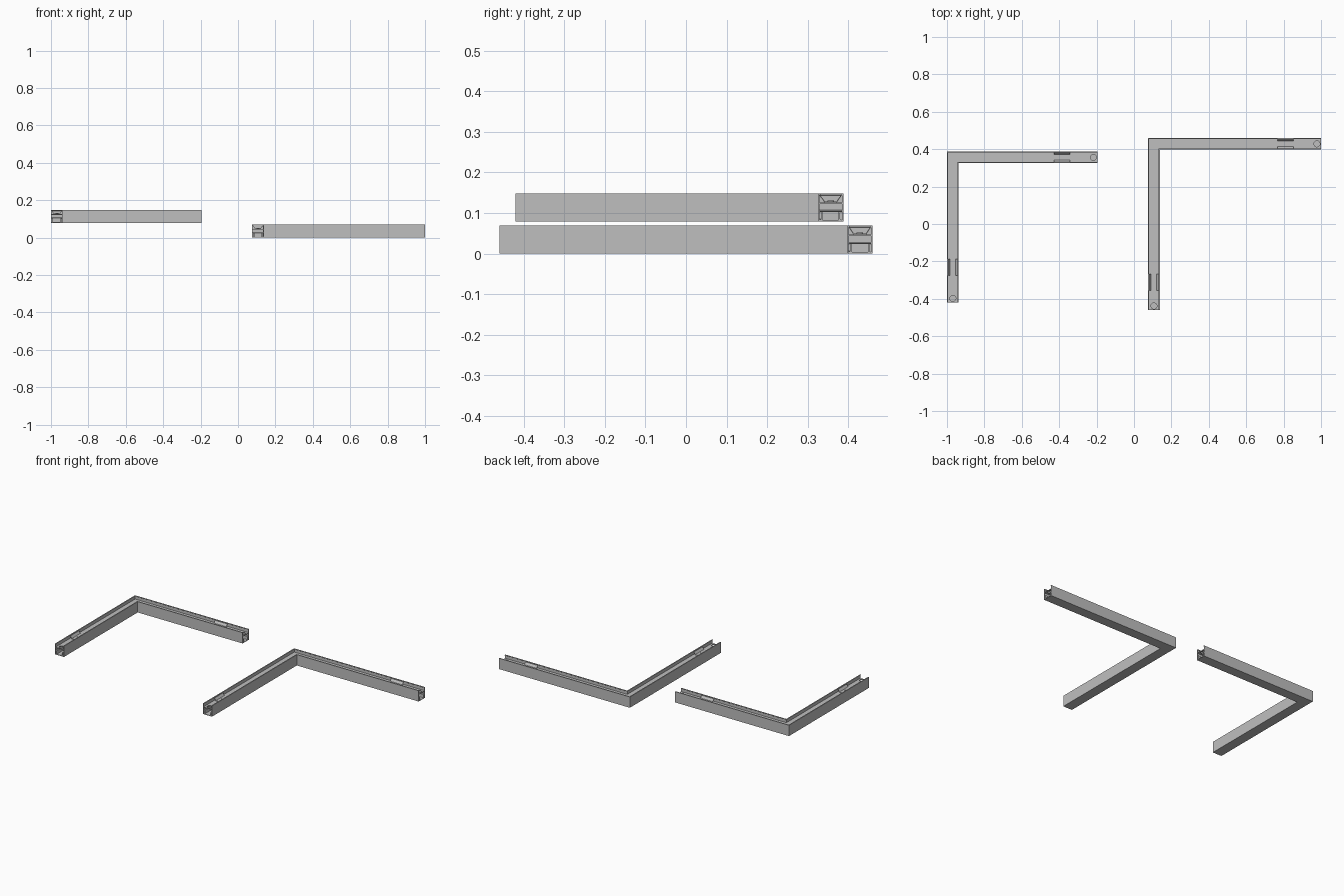
import bpy, bmesh

cube = bpy.data.objects.get("Cube")
if cube:
    bpy.data.objects.remove(cube, do_unlink=True)

metal = bpy.data.materials.new("aluminium_grey")
metal.use_nodes = True
GREY = (0.52, 0.52, 0.52, 1)
metal.diffuse_color = GREY
metal.node_tree.nodes["Principled BSDF"].inputs["Base Color"].default_value = GREY

W, H = 0.063, 0.069   # channel width and height
T = 0.0035            # wall thickness
SHELF = (0.043, 0.047)


def mirrored(half):
    """Close a half section by mirroring it across the channel middle."""
    return half + [(W - u, z) for u, z in reversed(half)]


# Channel section: two walls joined by a shelf, with small inner lips
BODY = mirrored([(T, SHELF[0]), (T, 0.028), (0.006, 0.026), (T, 0.024), (T, 0),
                 (0, 0), (0, H), (0.006, H), (0.006, H - 0.003),
                 (T, H - 0.005), (T, SHELF[1])])
# The loop above runs under the shelf, round the wall and back over the shelf
BODY = BODY[:11] + BODY[11:]
# Cover section: flat strip with two legs that clip inside the walls
COVER = mirrored([(T, 0), (T, 0.004), (0.008, 0.006), (0.008, 0.022),
                  (0.006, 0.025), (0.012, 0.025), (0.012, 0.004)])
# Spring clip section: flat middle and wings bent up to the lips
CLIP = mirrored([(0.016, SHELF[1]), (0.005, 0.063), (0.007, 0.064),
                 (0.017, 0.05)])


def finish(bm, name):
    bmesh.ops.recalc_face_normals(bm, faces=bm.faces)
    mesh = bpy.data.meshes.new(name)
    bm.to_mesh(mesh)
    bm.free()
    mesh.materials.append(metal)
    obj = bpy.data.objects.new(name, mesh)
    bpy.context.collection.objects.link(obj)
    return obj


def sweep(name, section, stations, base):
    """Join copies of a section placed by each station (u -> x, y)."""
    bm = bmesh.new()
    rings = [[bm.verts.new((*at(u), base + z)) for u, z in section] for at in stations]
    n = len(section)
    for a, b in zip(rings, rings[1:]):
        for i in range(n):
            j = (i + 1) % n
            bm.faces.new((a[i], a[j], b[j], b[i]))
    bm.faces.new(rings[0])
    bm.faces.new(rings[-1])
    return finish(bm, name)


def disc(name, x, y, z, radius, depth):
    bm = bmesh.new()
    bmesh.ops.create_cone(bm, cap_ends=True, segments=24, radius1=radius,
                          radius2=radius, depth=depth)
    bmesh.ops.translate(bm, verts=bm.verts, vec=(x, y, z))
    return finish(bm, name)


def cut(obj, cutter):
    mod = obj.modifiers.new("hole", "BOOLEAN")
    mod.operation = "DIFFERENCE"
    mod.solver = "EXACT"
    mod.object = cutter
    bpy.context.view_layer.objects.active = obj
    bpy.ops.object.modifier_apply(modifier=mod.name)
    bpy.data.objects.remove(cutter, do_unlink=True)


def corner_profile(name, x0, x1, y0, y1, base, side_clip, back_clip):
    """L-shaped channel with a mitred corner at (x0, y1)."""
    def side(d):
        return lambda u: (x0 + u, y0 + d)

    def back(d):
        return lambda u: (x1 - d, y1 - u)

    path = [side(0), lambda u: (x0 + u, y1 - u), back(0)]
    body = sweep(name + "_channel", BODY, path, base)
    sweep(name + "_cover", COVER, path, base)

    for leg, at, start in (("side", side, side_clip), ("back", back, back_clip)):
        # Cable hole through the shelf near the open end
        x, y = at(0.022)(W / 2)
        cut(body, disc("hole_cutter", x, y, base + 0.045, 0.016, 0.012))
        # Spring clip and its screw
        sweep(f"{name}_{leg}_clip", CLIP, [at(start), at(start + 0.087)], base)
        x, y = at(start + 0.044)(W / 2)
        disc(f"{name}_{leg}_screw", x, y, base + 0.0505, 0.008, 0.003)


corner_profile("small_corner", -1, -0.195, -0.42, 0.388, 0.079, 0.145, 0.147)
corner_profile("large_corner", 0.075, 1, -0.46, 0.46, 0, 0.105, 0.147)
